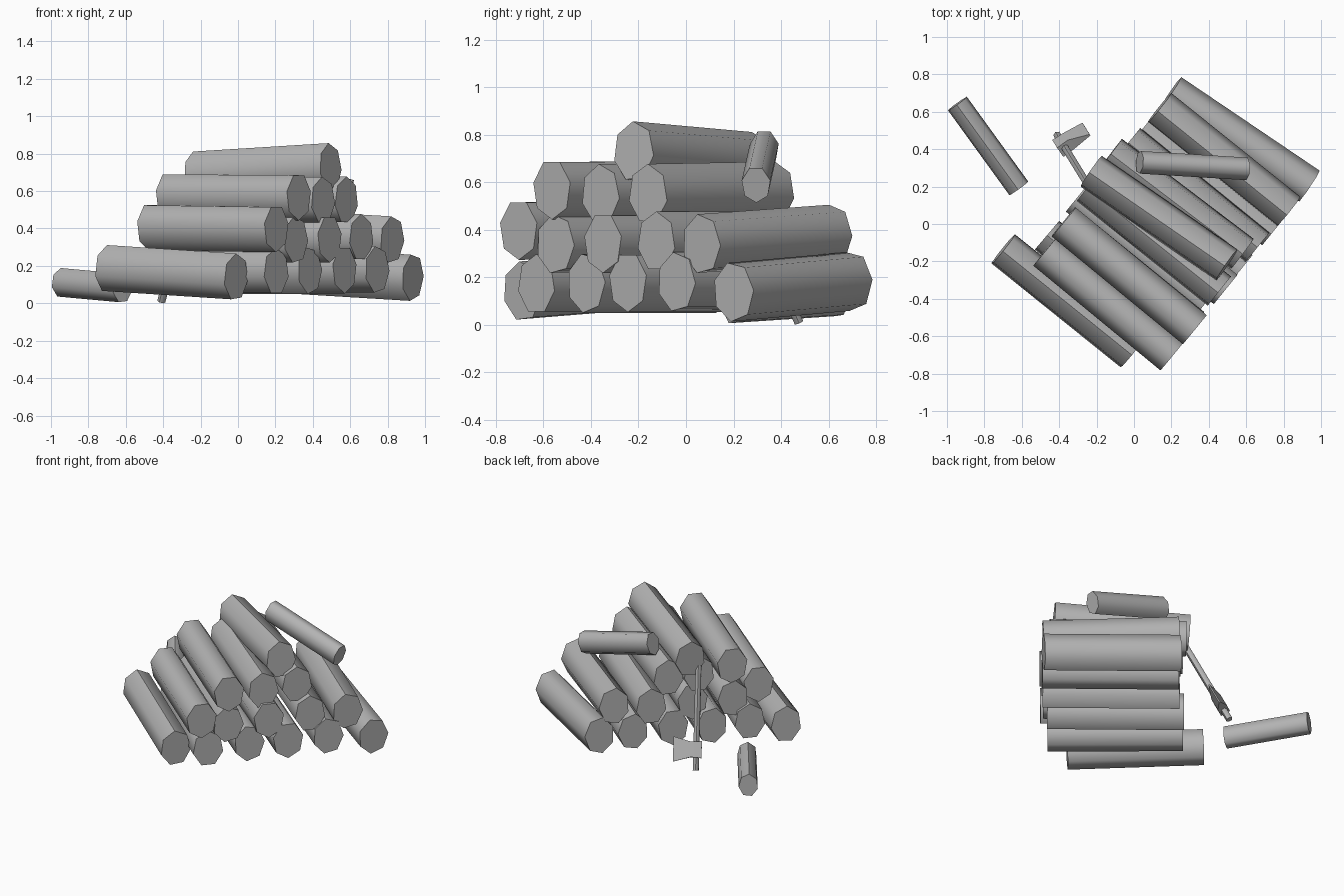
import bpy, bmesh, math
from mathutils import Vector, Matrix

cube = bpy.data.objects.get("Cube")
if cube:
    bpy.data.objects.remove(cube)

grey = bpy.data.materials.new("plain_grey")
grey.use_nodes = True
grey.diffuse_color = (0.45, 0.45, 0.45, 1)
grey.node_tree.nodes["Principled BSDF"].inputs["Base Color"].default_value = (0.45, 0.45, 0.45, 1)


def finish(name, bm, angle):
    bmesh.ops.recalc_face_normals(bm, faces=bm.faces)
    mesh = bpy.data.meshes.new(name)
    bm.to_mesh(mesh)
    bm.free()
    mesh.materials.append(grey)
    obj = bpy.data.objects.new(name, mesh)
    bpy.context.collection.objects.link(obj)
    bpy.ops.object.select_all(action='DESELECT')
    obj.select_set(True)
    bpy.context.view_layer.objects.active = obj
    bpy.ops.object.shade_smooth_by_angle(angle=math.radians(angle))


def log(name, back, front, width, height, roll=0, sides=7):
    """Oval prism between two end centres; roll turns the first corner away from the top."""
    a, b = Vector(back), Vector(front)
    turn = (b - a).to_track_quat('Z', 'Y').to_matrix().to_4x4()
    bm = bmesh.new()
    bmesh.ops.create_cone(bm, cap_ends=True, segments=sides, radius1=1, radius2=1,
                          depth=(b - a).length,
                          matrix=Matrix.Rotation(math.radians(roll), 4, 'Z'))
    bmesh.ops.transform(bm, verts=bm.verts,
                        matrix=Matrix.Translation((a + b) / 2) @ turn @ Matrix.Diagonal((width, height, 1, 1)))
    finish(name, bm, 60)


# Logs: front end centre, run towards the back end, roll
ALONG = (-0.69, 0.56, 0)
rows = {
    "bottom_log": [((-0.01, -0.69, 0.14), (-0.69, 0.555, 0.045), 5),
                   ((0.205, -0.63, 0.17), (-0.67, 0.57, 0), 0),
                   ((0.385, -0.42, 0.175), ALONG, 15),
                   ((0.57, -0.245, 0.18), ALONG, 180),
                   ((0.745, -0.04, 0.18), ALONG, 10),
                   ((0.935, 0.2, 0.138), (-0.74, 0.5, 0.045), 170)],
    "second_row_log": [((0.205, -0.705, 0.4), (-0.68, 0.56, 0.01), 180),
                       ((0.31, -0.55, 0.34), ALONG, 10),
                       ((0.49, -0.35, 0.345), ALONG, 180),
                       ((0.66, -0.125, 0.35), ALONG, 0),
                       ((0.825, 0.065, 0.34), (-0.69, 0.555, 0.04), 10)],
    "third_row_log": [((0.325, -0.565, 0.57), (-0.7, 0.575, 0.005), 180),
                      ((0.455, -0.36, 0.55), (-0.7, 0.56, 0), 5),
                      ((0.58, -0.16, 0.55), (-0.705, 0.535, 0.01), 0)],
    "top_log": [((0.495, -0.22, 0.73), (-0.725, 0.5, -0.045), 5)],
}
for row, logs in rows.items():
    for i, (front, run, roll) in enumerate(logs, 1):
        back = Vector(front) + Vector(run)
        log(f"{row}_{i}", back, front, 0.103, 0.127, roll)

# Thin loose logs
log("fallen_thin_log", (-0.945, 0.643, 0.11), (-0.617, 0.19, 0.08), 0.064, 0.079, 5)
log("leaning_thin_log", (0.03, 0.33, 0.745), (0.6, 0.295, 0.59), 0.062, 0.079, 180)

# Axe leaning on the back of the stack
foot, tip = Vector((-0.41, 0.475, 0.01)), Vector((-0.25, 0.215, 0.62))
log("axe_handle", foot, tip, 0.022, 0.022, 0, 6)

up = (tip - foot).normalized()
out = Vector((0.82, 0.57, 0))
out = (out - up * out.dot(up)).normalized()
side = up.cross(out)
centre = foot + up * 0.135
bm = bmesh.new()
# Head sections: distance from handle, half height, half thickness
rings = []
for reach, tall, thick in [(-0.035, 0.055, 0.033), (0.035, 0.05, 0.033), (0.15, 0.082, 0.004)]:
    rings.append([bm.verts.new(centre + out * reach + up * tall * u + side * thick * s)
                  for u, s in ((-1, -1), (1, -1), (1, 1), (-1, 1))])
for a, b in zip(rings, rings[1:]):
    for i in range(4):
        j = (i + 1) % 4
        bm.faces.new((a[i], a[j], b[j], b[i]))
bm.faces.new(rings[0])
bm.faces.new(rings[-1])
finish("axe_head", bm, 20)
